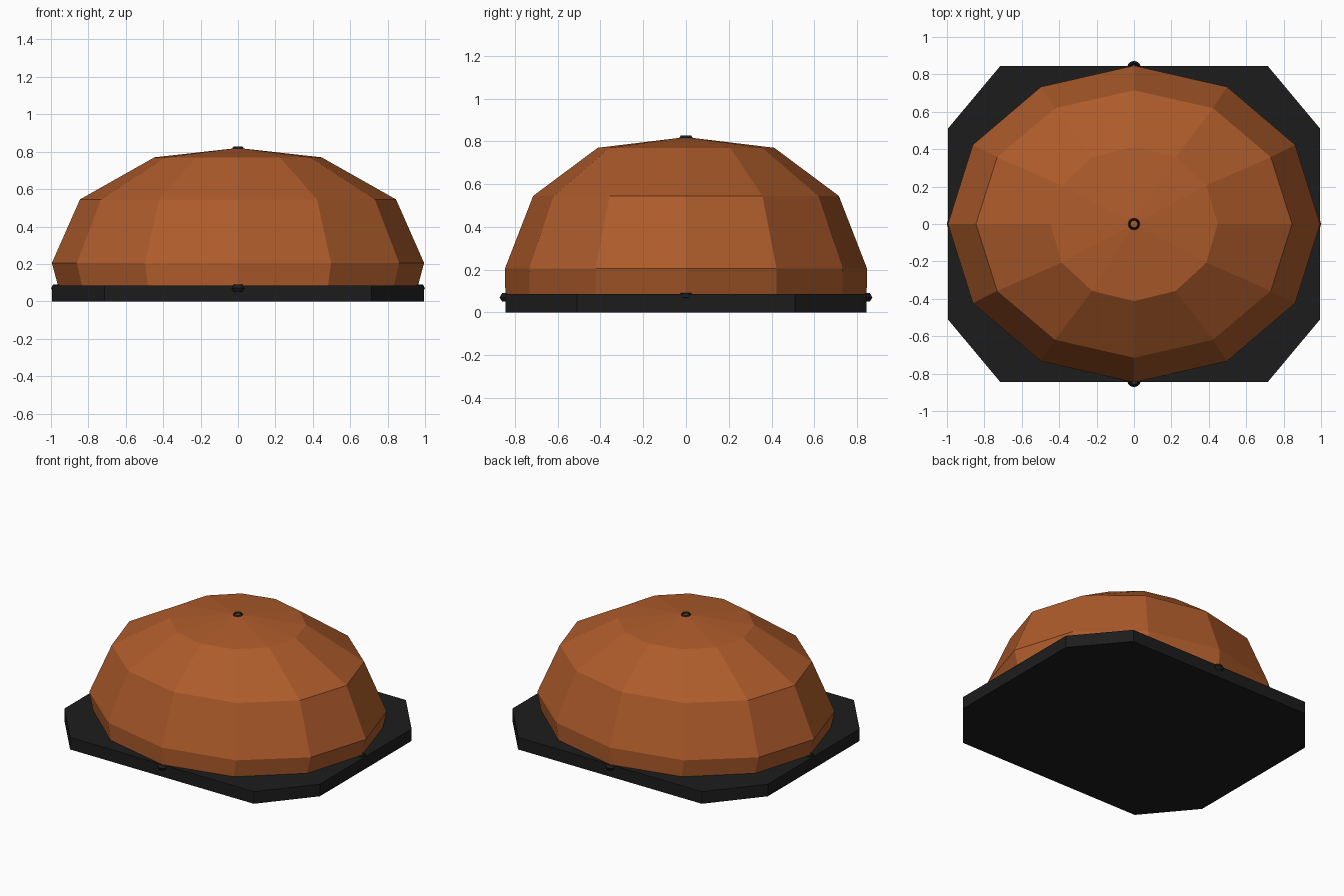
import bpy, bmesh
from math import cos, sin, pi

if "Cube" in bpy.data.objects:
    bpy.data.objects.remove(bpy.data.objects["Cube"])


def material(name, color):
    m = bpy.data.materials.new(name)
    m.diffuse_color = (*color, 1)
    m.use_nodes = True
    m.node_tree.nodes["Principled BSDF"].inputs["Base Color"].default_value = m.diffuse_color
    return m


orange = material("orange_shell", (0.42, 0.105, 0.024))
black = material("black_plastic", (0.012, 0.012, 0.012))


def finish(bm, name, mat):
    bmesh.ops.recalc_face_normals(bm, faces=bm.faces)
    mesh = bpy.data.meshes.new(name)
    bm.to_mesh(mesh)
    bm.free()
    mesh.materials.append(mat)
    ob = bpy.data.objects.new(name, mesh)
    bpy.context.collection.objects.link(ob)
    return ob


# Base plate: rectangle with chamfered corners
bm = bmesh.new()
X, Y, CX, CY, H = 0.995, 0.845, 0.715, 0.51, 0.085
outline = [(X, -CY), (X, CY), (CX, Y), (-CX, Y),
           (-X, CY), (-X, -CY), (-CX, -Y), (CX, -Y)]
bottom = bm.faces.new([bm.verts.new((x, y, 0)) for x, y in outline])
ext = bmesh.ops.extrude_face_region(bm, geom=[bottom], use_keep_orig=True)
bmesh.ops.translate(bm, vec=(0, 0, H),
                    verts=[v for v in ext["geom"] if isinstance(v, bmesh.types.BMVert)])
finish(bm, "base_plate", black)

# Faceted dome: twelve-sided elliptical rings (x radius, y radius, z)
SIDES = 12
profile = [(0.96, 0.845, 0.075), (0.995, 0.847, 0.205),
           (0.845, 0.715, 0.545), (0.447, 0.413, 0.77)]
bm = bmesh.new()
rings = [[bm.verts.new((rx * cos(2 * pi * i / SIDES), ry * sin(2 * pi * i / SIDES), z))
          for i in range(SIDES)] for rx, ry, z in profile]
apex = bm.verts.new((0, 0, 0.82))
for i in range(SIDES):
    j = (i + 1) % SIDES
    for a, b in zip(rings, rings[1:]):
        bm.faces.new((a[i], a[j], b[j], b[i]))
    bm.faces.new((rings[-1][i], rings[-1][j], apex))
bm.faces.new(rings[0])
finish(bm, "dome", orange)


# Small eyelet rings at the crown and the four sides
def eyelet(name, loc, major=0.025, minor=0.012, height=0.02, n=12, m=4):
    bm = bmesh.new()
    loops = []
    for i in range(n):
        a = 2 * pi * i / n
        loop = []
        for k in range(m):
            b = 2 * pi * k / m
            r = major + minor * cos(b)
            loop.append(bm.verts.new((r * cos(a), r * sin(a), height * sin(b))))
        loops.append(loop)
    for i in range(n):
        p, q = loops[i], loops[(i + 1) % n]
        for k in range(m):
            l = (k + 1) % m
            bm.faces.new((p[k], q[k], q[l], p[l]))
    finish(bm, name, black).location = loc


eyelet("crown_eyelet", (0, 0, 0.807))
for label, s in (("left", -1), ("right", 1)):
    eyelet(label + "_eyelet", (s * 0.963, 0, 0.07))
for label, s in (("front", -1), ("back", 1)):
    eyelet(label + "_eyelet", (0, s * 0.835, 0.07))
